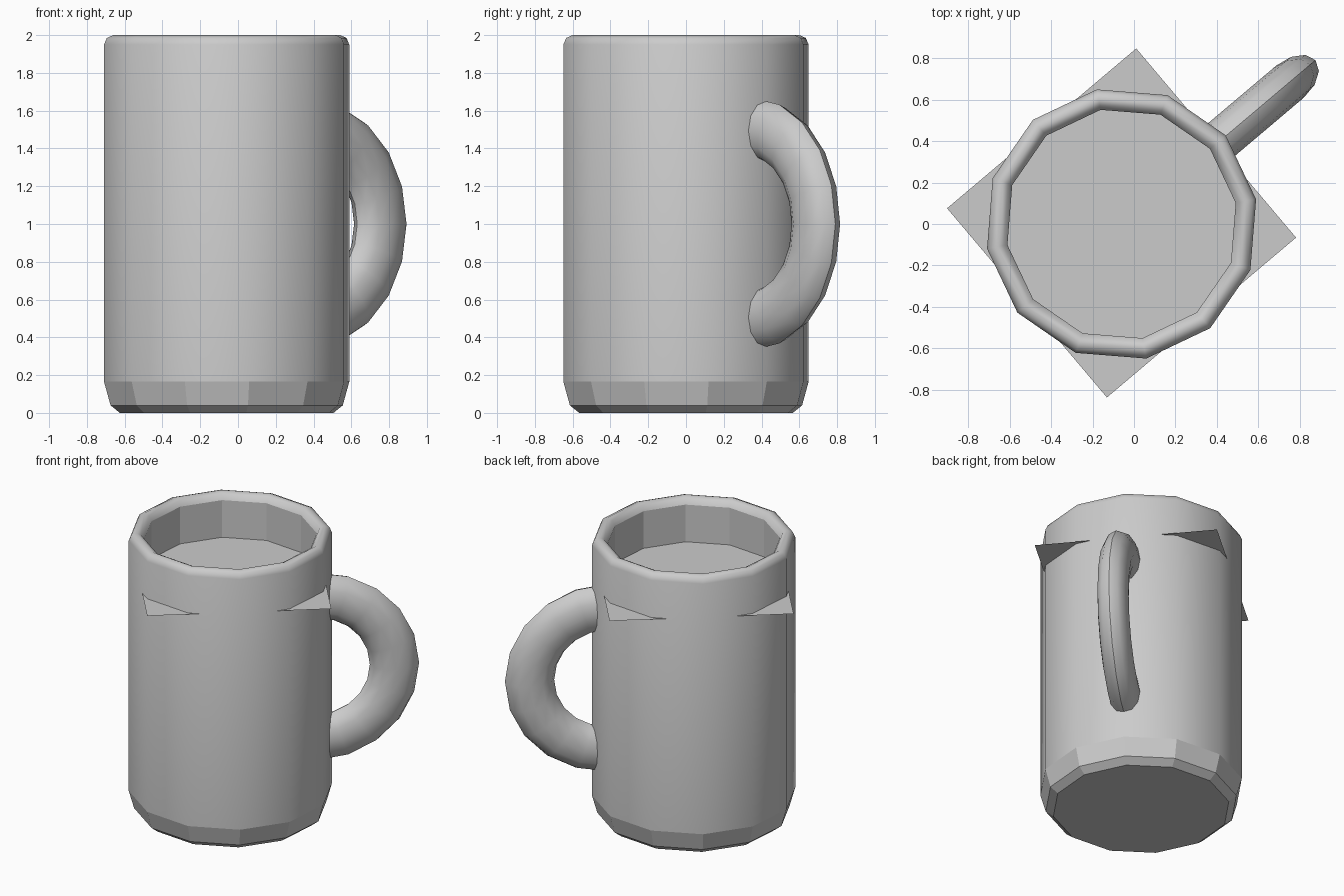
import bpy, bmesh
from math import sin, cos, pi, radians
from mathutils import Vector

if "Cube" in bpy.data.objects:
    bpy.data.objects.remove(bpy.data.objects["Cube"])

CENTRE = Vector((-0.06, 0, 0))


def skin(name, rings, closed_rows=False, caps=True, flat_rows=()):
    """Bridge successive rings of points into one mesh object."""
    bm = bmesh.new()
    rows = [[bm.verts.new(p) for p in ring] for ring in rings]
    n = len(rows[0])
    for i in range(len(rows) - 1):
        for j in range(n):
            k = (j + 1) % n
            f = bm.faces.new((rows[i][j], rows[i][k], rows[i + 1][k], rows[i + 1][j]))
            f.smooth = i not in flat_rows
    if caps:
        bm.faces.new(rows[0][::-1])
        bm.faces.new(rows[-1])
    bmesh.ops.recalc_face_normals(bm, faces=bm.faces)
    mesh = bpy.data.meshes.new(name)
    bm.to_mesh(mesh)
    bm.free()
    obj = bpy.data.objects.new(name, mesh)
    bpy.context.collection.objects.link(obj)
    obj.location = CENTRE
    return obj


def smooth(obj, angle):
    bpy.ops.object.select_all(action='DESELECT')
    obj.select_set(True)
    bpy.context.view_layer.objects.active = obj
    bpy.ops.object.shade_smooth_by_angle(angle=radians(angle))


# Twelve-sided mug body: outside, rounded rim, inside wall and floor
profile = [(0.575, 0), (0.625, 0.04), (0.66, 0.165), (0.66, 1.95), (0.645, 1.985),
           (0.61, 2.0), (0.58, 1.985), (0.56, 1.95), (0.56, 0.13)]
turn = radians(10.4)
mug_rings = [[(r * cos(turn + j * pi / 6), r * sin(turn + j * pi / 6), z)
              for j in range(12)] for r, z in profile]
mug = skin("mug_body", mug_rings, flat_rows=(0, 1, 7))

# Half-ring handle with an oval section, its ends sunk in the wall
HALF_WIDE, HALF_DEEP, RADIUS = 0.102, 0.16, 0.505
handle_rings = []
for i in range(11):
    a = -pi / 2 + i * pi / 10
    ring = []
    for j in range(12):
        b = j * pi / 6
        r = RADIUS + HALF_DEEP * cos(b)
        ring.append((0.56 + r * cos(a), HALF_WIDE * sin(b), 1 + r * sin(a)))
    handle_rings.append(ring)
handle = skin("handle", handle_rings)
handle.rotation_euler.z = radians(40.2)
smooth(handle, 40)

# Square drink surface whose corners pass through the wall
bpy.ops.mesh.primitive_plane_add(size=0.845 * 2 ** 0.5, location=(-0.06, 0.005, 1.685),
                                 rotation=(0, 0, radians(40.2)))
bpy.context.object.name = "drink_surface"
